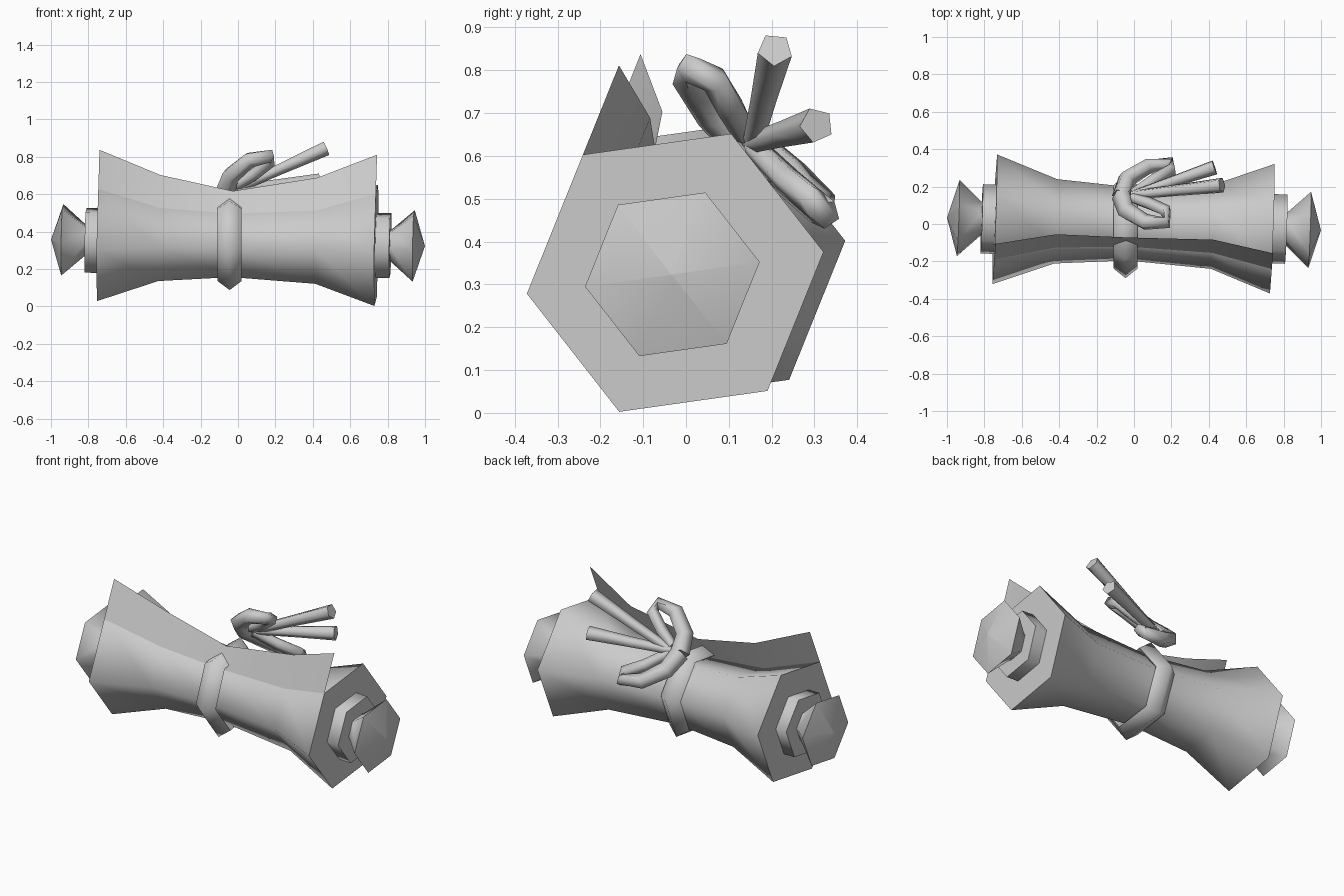
import bpy
from math import sin, cos, pi, radians
from mathutils import Vector

if "Cube" in bpy.data.objects:
    bpy.data.objects.remove(bpy.data.objects["Cube"])

PHASE = radians(8)


def make(name, verts, faces, angle=65):
    me = bpy.data.meshes.new(name)
    me.from_pydata([tuple(v) for v in verts], [], faces)
    me.update()
    ob = bpy.data.objects.new(name, me)
    bpy.context.collection.objects.link(ob)
    bpy.ops.object.select_all(action='DESELECT')
    ob.select_set(True)
    bpy.context.view_layer.objects.active = ob
    bpy.ops.object.shade_smooth_by_angle(angle=radians(angle))
    return ob


# slightly tilted scroll axis
AXIS = Vector((1, -0.034, -0.0175)).normalized()
SIDE = Vector((0.034, 1, 0)).normalized()
UP = AXIS.cross(SIDE)
CENTRE = Vector((0, 0, 0.34))


def polar(x, r, a):
    return CENTRE + AXIS * x + (SIDE * cos(a) + UP * sin(a)) * r


def bridge(rings, n, closed=False):
    faces = []
    for i in range(rings if closed else rings - 1):
        k = (i + 1) % rings
        for j in range(n):
            m = (j + 1) % n
            faces.append((i * n + j, i * n + m, k * n + m, k * n + j))
    return faces


def lathe(name, profile):
    """Hexagonal turned part along the scroll axis."""
    verts = [polar(x, r, PHASE + j * pi / 3) for x, r in profile for j in range(6)]
    faces = bridge(len(profile), 6)
    for start, (x, _) in ((0, profile[0]), (len(profile) * 6 - 6, profile[-1])):
        faces.append(tuple(range(start, start + 6)))
    return make(name, verts, faces)


def tube(name, path, radii, ref, sides=4, closed=False, flat=1.0):
    """Sweep a polygon along a path; ref sets the first section axis."""
    pts = [Vector(p) for p in path]
    n = len(pts)
    verts = []
    for i, p in enumerate(pts):
        a = pts[(i - 1) % n] if closed or i else p
        b = pts[(i + 1) % n] if closed or i < n - 1 else p
        t = (b - a).normalized()
        u = (Vector(ref) - t * t.dot(Vector(ref))).normalized()
        v = t.cross(u)
        for j in range(sides):
            q = 2 * pi * j / sides
            verts.append(p + (u * cos(q) + v * sin(q) * flat) * radii[i])
    faces = bridge(n, sides, closed)
    if not closed:
        faces += [tuple(range(sides)), tuple(range((n - 1) * sides, n * sides))]
    return make(name, verts, faces, 75)


# rolled paper, pinched in the middle
lathe("paper_roll", [(-0.745, 0.35), (-0.42, 0.228), (-0.03, 0.198),
                     (0.42, 0.228), (0.74, 0.35)])

# loose paper edge continuing one flat of the roll
flap_v = []
for x, r, length in ((-0.745, 0.35, 0.225), (-0.42, 0.228, 0.19), (-0.03, 0.198, 0.13),
                     (0.42, 0.228, 0.19), (0.74, 0.35, 0.225)):
    base = polar(x, r, PHASE + 2 * pi / 3)
    along = (base - polar(x, r, PHASE + pi)).normalized()
    flap_v += [base, base + along * length]
make("paper_flap", flap_v, [(2 * i, 2 * i + 1, 2 * i + 3, 2 * i + 2) for i in range(4)])

# rod collar and flared knob at each end
for s, side in ((-1, "left"), (1, "right")):
    lathe(side + "_collar", [(s * 0.72, 0.187), (s * 0.815, 0.187)])
    lathe(side + "_knob", [(s * 0.80, 0.093), (s * 0.82, 0.093),
                           (s * 0.94, 0.206), (s * 1.0, 0.001)])

# tie band around the waist
band = [(-0.045, -0.015 + 0.225 * cos(PHASE + j * pi / 3),
         0.345 + 0.225 * sin(PHASE + j * pi / 3)) for j in range(6)]
tube("tie_band", band, [0.065] * 6, (1, 0, 0), closed=True, flat=0.8)

# bow: two loops joined at the knot
OUT = (-0.5, 0.6, 0.6)
loop_r = [0.055, 0.05, 0.045, 0.035, 0.035, 0.035, 0.03]
upper = [(-0.065, 0.15, 0.625), (-0.04, 0.07, 0.70), (0.06, 0.01, 0.785), (0.175, 0.01, 0.805),
         (0.17, 0.07, 0.775), (0.08, 0.11, 0.705), (-0.01, 0.14, 0.65)]
lower = [(-0.065, 0.15, 0.625), (-0.04, 0.24, 0.555), (0.07, 0.31, 0.485), (0.20, 0.325, 0.465),
         (0.20, 0.29, 0.50), (0.10, 0.235, 0.545), (-0.01, 0.16, 0.62)]
tube("upper_bow_loop", upper, loop_r, OUT, sides=5)
tube("lower_bow_loop", lower, loop_r, OUT, sides=5)

# ribbon tails
for name, end in (("upper_tail", (0.47, 0.208, 0.848)), ("lower_tail", (0.43, 0.305, 0.672))):
    start = Vector((-0.01, 0.155, 0.63))
    tube(name, [start, start.lerp(Vector(end), 0.5), end], [0.025, 0.032, 0.042], OUT, sides=5)
